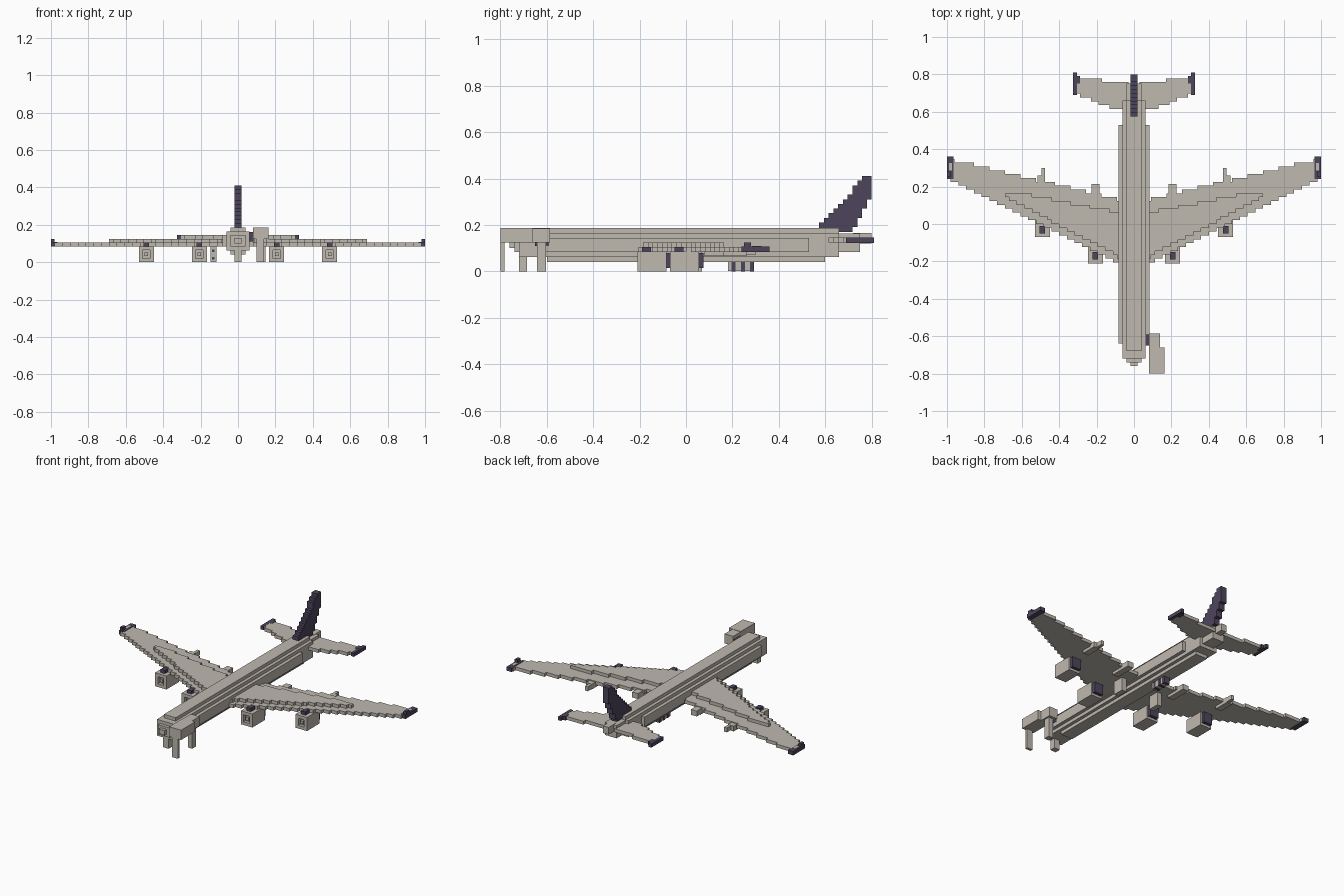
import bpy
import bmesh

if "Cube" in bpy.data.objects:
    bpy.data.objects.remove(bpy.data.objects["Cube"], do_unlink=True)


def make_material(name, rgb):
    mat = bpy.data.materials.new(name)
    mat.use_nodes = True
    mat.diffuse_color = (*rgb, 1)
    mat.node_tree.nodes["Principled BSDF"].inputs["Base Color"].default_value = (*rgb, 1)
    return mat


GREY = make_material("warm grey", (0.52, 0.48, 0.43))
PURPLE = make_material("dark purple", (0.075, 0.06, 0.107))
V = 0.0205  # block size


def finish(name, bm, mat):
    bmesh.ops.recalc_face_normals(bm, faces=bm.faces)
    mesh = bpy.data.meshes.new(name)
    bm.to_mesh(mesh)
    bm.free()
    mesh.materials.append(mat)
    obj = bpy.data.objects.new(name, mesh)
    bpy.context.collection.objects.link(obj)
    return obj


def blocks(name, mat, *boxes):
    """Boxes given as x0, x1, y0, y1, z0, z1, joined in one object."""
    bm = bmesh.new()
    for x0, x1, y0, y1, z0, z1 in boxes:
        cube = bmesh.ops.create_cube(bm, size=1)["verts"]
        bmesh.ops.scale(bm, vec=(x1 - x0, y1 - y0, z1 - z0), verts=cube)
        bmesh.ops.translate(bm, vec=((x0 + x1) / 2, (y0 + y1) / 2, (z0 + z1) / 2), verts=cube)
    return finish(name, bm, mat)


def both_sides(name, mat, *boxes):
    blocks("left_" + name, mat, *boxes)
    blocks("right_" + name, mat, *[(-b[1], -b[0], *b[2:]) for b in boxes])


def edge_at(path, t):
    for (a, u), (b, w) in zip(path, path[1:]):
        if t <= b:
            return u + (w - u) * (t - a) / (b - a)
    return path[-1][1]


def stepped_outline(low, high, step):
    """Stair-stepped outline between two edge paths of (t, y) points."""
    start, end = low[0][0], low[-1][0]
    n = round((end - start) / step)
    lower, upper = [], []
    for i in range(n):
        a, b = start + (end - start) * i / n, start + (end - start) * (i + 1) / n
        for path, out in ((low, lower), (high, upper)):
            y = round(edge_at(path, (a + b) / 2) / V) * V
            if len(out) > 1 and abs(out[-1][1] - y) < 1e-6:
                out[-1] = (b, y)
            else:
                out += [(a, y), (b, y)]
    return lower + upper[::-1]


def extrude(name, mat, points, offset):
    bm = bmesh.new()
    face = bm.faces.new([bm.verts.new(p) for p in points])
    top = bmesh.ops.extrude_face_region(bm, geom=[face])["geom"]
    bmesh.ops.translate(bm, vec=offset, verts=[g for g in top if isinstance(g, bmesh.types.BMVert)])
    return finish(name, bm, mat)


def wing_slab(name, low, high, z0, z1):
    outline = stepped_outline(low, high, V)
    for side, s in (("left_", 1), ("right_", -1)):
        extrude(side + name, GREY, [(s * x, y, z0) for x, y in outline], (0, 0, z1 - z0))


# Fuselage as nested steps, narrowing at both ends
def centred(hw, y0, y1, z0, z1):
    return (-hw, hw, y0, y1, z0, z1)


blocks("fuselage", GREY,
       centred(0.082, -0.64, 0.53, 0.083, 0.144),
       centred(0.061, -0.72, 0.66, 0.062, 0.165),
       centred(0.041, -0.68, 0.66, 0.15, 0.186),
       centred(0.041, -0.60, 0.60, 0.041, 0.08))
blocks("nose", GREY,
       centred(0.041, -0.74, -0.70, 0.083, 0.144),
       centred(0.02, -0.76, -0.70, 0.10, 0.13))
blocks("tail_cone", GREY,
       centred(0.041, 0.64, 0.75, 0.083, 0.163),
       centred(0.0195, 0.72, 0.80, 0.12, 0.165))

# Main wings with a raised inner panel
wing_slab("wing", [(0.07, -0.215), (0.98, 0.24)], [(0.07, 0.13), (0.98, 0.345)], 0.084, 0.105)
wing_slab("wing_panel", [(0.07, -0.18), (0.69, 0.145)], [(0.07, 0.06), (0.55, 0.155), (0.69, 0.165)],
          0.104, 0.125)
both_sides("wing_tip", PURPLE,
           (0.965, 1.0, 0.24, 0.36, 0.083, 0.107), (0.98, 0.999, 0.25, 0.28, 0.10, 0.125))
both_sides("wing_tip_patch", GREY, (0.972, 0.99, 0.285, 0.325, 0.1, 0.109))
both_sides("flap_fairing", GREY,
           (0.185, 0.226, 0.08, 0.215, 0.066, 0.1), (0.475, 0.515, 0.16, 0.26, 0.066, 0.1),
           (0.475, 0.495, 0.25, 0.30, 0.07, 0.098))

# Tailplane with dark tips
wing_slab("tailplane", [(0.03, 0.605), (0.1, 0.615), (0.31, 0.695)],
          [(0.03, 0.75), (0.15, 0.75), (0.17, 0.77), (0.31, 0.77)], 0.124, 0.145)
both_sides("tailplane_tip", PURPLE,
           (0.305, 0.325, 0.69, 0.81, 0.123, 0.146), (0.288, 0.31, 0.75, 0.79, 0.1225, 0.1465))

# Swept stepped fin, outline stepped along z
fin = stepped_outline([(0.17, 0.56), (0.20, 0.575), (0.411, 0.775)],
                      [(0.17, 0.72), (0.33, 0.80), (0.411, 0.805)], V)
extrude("fin", PURPLE, [(-0.02, y, z) for z, y in fin], (0.04, 0, 0))


# Engines: square intake frame with a hub, dark exhaust and pylon
def engine(label, x, y):
    r, t, z = 0.04, 0.02, 0.0425
    both_sides(label + "_engine", GREY,
               (x - r, x + r, y + t, y + 0.125, 0, 0.085),
               (x - r, x - t, y, y + t, 0, 0.085), (x + t, x + r, y, y + t, 0, 0.085),
               (x - t, x + t, y, y + t, 0, t), (x - t, x + t, y, y + t, 0.065, 0.085),
               (x - 0.01, x + 0.01, y + 0.005, y + t, z - 0.01, z + 0.01))
    both_sides(label + "_exhaust", PURPLE, (x - 0.03, x + 0.03, y + 0.12, y + 0.145, 0.015, 0.08))
    both_sides(label + "_pylon", PURPLE, (x - 0.015, x + 0.015, y + 0.02, y + 0.06, 0.08, 0.1055))


engine("inner", 0.207, -0.21)
engine("outer", 0.49, -0.07)

# Landing gear
blocks("nose_gear", GREY, centred(0.02, -0.72, -0.685, 0, 0.08))
both_sides("wing_gear", GREY, (0.115, 0.148, 0.0, 0.07, 0, 0.09))
both_sides("wing_gear_marks", PURPLE,
           *[(0.125, 0.138, -0.005, 0.01, z, z + 0.012) for z in (0.015, 0.055)])
blocks("body_gear", GREY, centred(0.018, 0.18, 0.285, 0.002, 0.05))
blocks("body_gear_wheels", PURPLE,
       *[centred(0.02, y, y + 0.018, 0, 0.042) for y in (0.195, 0.237, 0.275)])

# Boarding bridge beside the nose
blocks("boarding_bridge", GREY,
       (0.08, 0.163, -0.80, -0.66, 0.124, 0.186),
       (0.08, 0.14, -0.67, -0.585, 0.124, 0.184))
blocks("bridge_posts", GREY,
       (0.10, 0.14, -0.80, -0.783, 0, 0.13), (0.10, 0.13, -0.642, -0.603, 0, 0.13))
blocks("bridge_seal", PURPLE, (0.062, 0.084, -0.65, -0.59, 0.11, 0.162))
